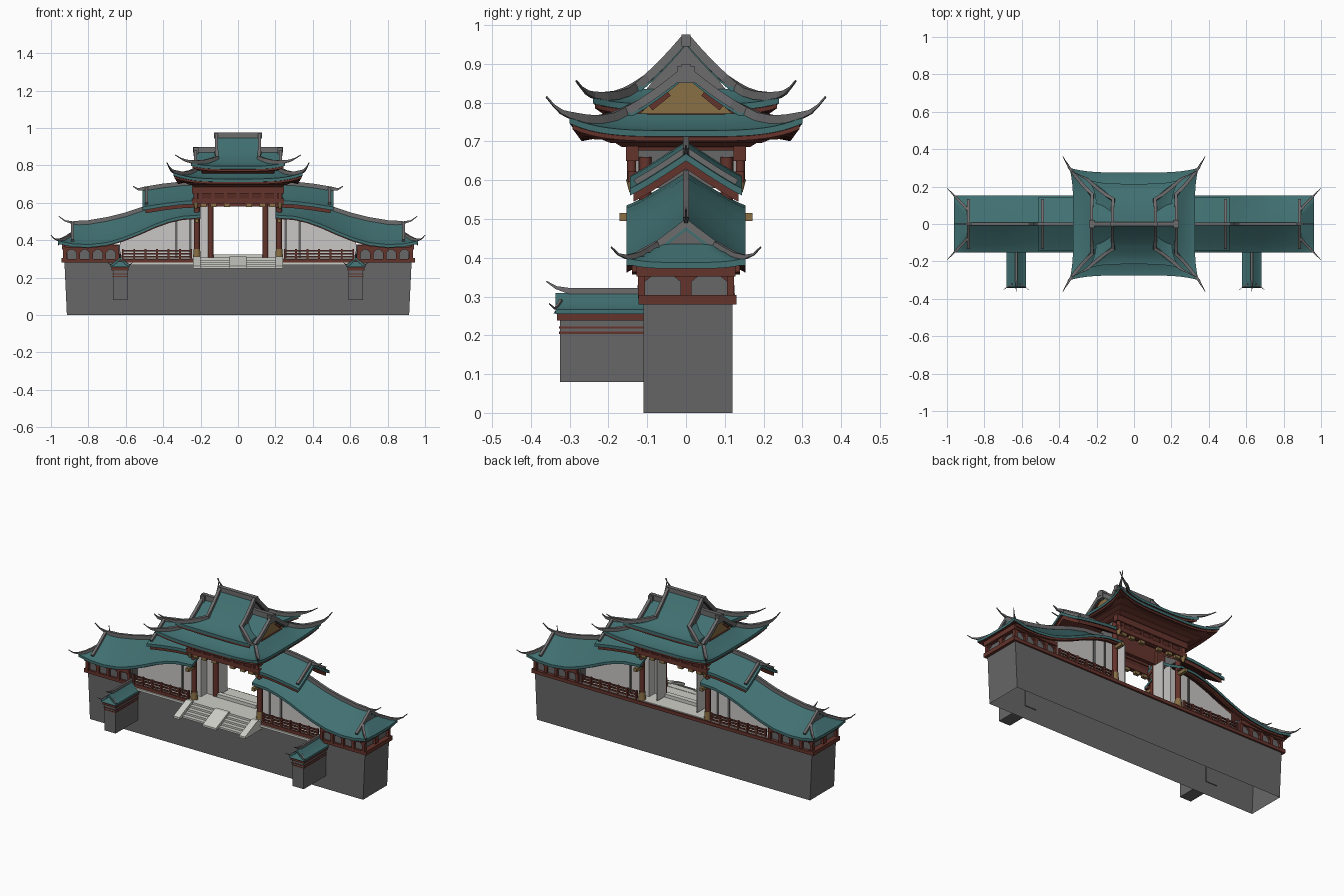
import bpy, bmesh, math
from mathutils import Vector as V

if "Cube" in bpy.data.objects:
    bpy.data.objects.remove(bpy.data.objects["Cube"])

def mat(name, r, g, b):
    m = bpy.data.materials.new(name)
    m.diffuse_color = (r, g, b, 1)
    m.use_nodes = True
    m.node_tree.nodes["Principled BSDF"].inputs["Base Color"].default_value = m.diffuse_color
    return m

TEAL = mat("roof_teal", .052, .16, .165)
GREY = mat("wall_grey", .135, .135, .138)
RIDGE = mat("ridge_grey", .155, .15, .155)
RED = mat("timber_red", .13, .034, .025)
DARK = mat("soffit_dark_red", .095, .024, .018)
TAN = mat("carved_tan", .25, .16, .06)
STONE = mat("pale_stone", .62, .62, .58)
PLASTER = mat("pale_plaster", .58, .57, .56)

def finish(name, bm, mats, mirror="", smooth=False):
    bmesh.ops.recalc_face_normals(bm, faces=bm.faces)
    if len(mats) > 1:                       # downward faces take the second colour
        for f in bm.faces:
            f.normal_update()
            f.material_index = 1 if f.normal.z < -.3 else 0
    me = bpy.data.meshes.new(name)
    bm.to_mesh(me)
    bm.free()
    for m in mats:
        me.materials.append(m)
    if smooth:
        me.polygons.foreach_set("use_smooth", [True] * len(me.polygons))
        me.set_sharp_from_angle(angle=math.radians(35))
    ob = bpy.data.objects.new(name, me)
    bpy.context.collection.objects.link(ob)
    if mirror:
        md = ob.modifiers.new("mirror", "MIRROR")
        md.use_axis = ("X" in mirror, "Y" in mirror, False)
        md.use_mirror_merge = False
    return ob

def prism(name, pts, fn, a, b, m, mirror=""):
    """Extrude a 2D outline; fn(p, q, d) places it in space."""
    bm = bmesh.new()
    r0 = [bm.verts.new(fn(p, q, a)) for p, q in pts]
    r1 = [bm.verts.new(fn(p, q, b)) for p, q in pts]
    n = len(pts)
    bm.faces.new(r0)
    bm.faces.new(r1)
    for i in range(n):
        bm.faces.new((r0[i], r0[(i + 1) % n], r1[(i + 1) % n], r1[i]))
    return finish(name, bm, [m], mirror)

def frustum(name, lo, hi, z0, z1, m, mirror="", bottom=True):
    """lo, hi are x0, x1, y0, y1 rectangles."""
    bm = bmesh.new()
    r = [[bm.verts.new((x, y, z)) for x, y in ((q[0], q[2]), (q[1], q[2]), (q[1], q[3]), (q[0], q[3]))]
         for q, z in ((lo, z0), (hi, z1))]
    if bottom:
        bm.faces.new(r[0])
    bm.faces.new(r[1])
    for i in range(4):
        bm.faces.new((r[0][i], r[0][(i + 1) % 4], r[1][(i + 1) % 4], r[1][i]))
    return finish(name, bm, [m], mirror)

def box(name, x0, x1, y0, y1, z0, z1, m, mirror=""):
    return frustum(name, (x0, x1, y0, y1), (x0, x1, y0, y1), z0, z1, m, mirror)

def cyl(name, x, y, r0, r1, z0, z1, m, mirror=""):
    bm = bmesh.new()
    bmesh.ops.create_cone(bm, cap_ends=True, segments=14, radius1=r0, radius2=r1, depth=z1 - z0)
    bmesh.ops.translate(bm, verts=bm.verts, vec=(x, y, (z0 + z1) / 2))
    return finish(name, bm, [m], mirror, True)

def sheet(name, fn, nu, nv, mirror="", thick=.014, mats=None):
    """Curved roof slab from fn(u, v) with u, v in 0..1."""
    bm = bmesh.new()
    g = [[[bm.verts.new(V(fn(i / nu, j / nv)) - V((0, 0, d))) for j in range(nv + 1)]
          for i in range(nu + 1)] for d in (0, thick)]
    for k in (0, 1):
        for i in range(nu):
            for j in range(nv):
                bm.faces.new((g[k][i][j], g[k][i + 1][j], g[k][i + 1][j + 1], g[k][i][j + 1]))
    rim = [(i, 0) for i in range(nu)] + [(nu, j) for j in range(nv)] + \
          [(i, nv) for i in range(nu, 0, -1)] + [(0, j) for j in range(nv, 0, -1)]
    for (a, b), (c, d) in zip(rim, rim[1:] + rim[:1]):
        bm.faces.new((g[0][a][b], g[0][c][d], g[1][c][d], g[1][a][b]))
    return finish(name, bm, mats or [TEAL, DARK], mirror, True)

def bar(name, pts, w, h, m=RIDGE, mirror="", taper=0):
    """Rectangular bar along a path; the last `taper` points thin to a tip."""
    pts = [V(p) for p in pts]
    bm, rings, n = bmesh.new(), [], len(pts)
    for i, p in enumerate(pts):
        t = (pts[min(i + 1, n - 1)] - pts[max(i - 1, 0)]).normalized()
        s = t.cross(V((0, 0, 1))).normalized()
        u = s.cross(t)
        k = max(.2, (n - 1 - i) / taper) if taper and n - 1 - i < taper else 1
        rings.append([bm.verts.new(p + s * a * w * k / 2 + u * b * h * k / 2)
                      for a, b in ((-1, -1), (1, -1), (1, 1), (-1, 1))])
    bm.faces.new(rings[0])
    bm.faces.new(rings[-1])
    for a, b in zip(rings, rings[1:]):
        for i in range(4):
            bm.faces.new((a[i], a[(i + 1) % 4], b[(i + 1) % 4], b[i]))
    return finish(name, bm, [m], mirror)

def curve(tab):
    def f(x):
        for (a, p), (b, q) in zip(tab, tab[1:]):
            if x <= b:
                return p + (q - p) * (x - a) / (b - a)
        return tab[-1][1]
    return f

# hip-and-gable roof tier with flared corners, horns and red eave boards
def tier(name, x0, y0, zr, zi, x1, y1, ze, fx, fy, lift, tip, panel):
    def prof(s): return zi + (ze - zi) * (1 - (1 - s) ** 1.6)
    def gz(v): return zi + (zr - zi) * (1 - v) ** 1.2
    def long_side(u, s):
        t = 2 * u - 1
        c = t ** 4 * s * s
        return (t * (x0 + (x1 + fx - x0) * s), -(y0 + (y1 - y0) * s + fy * c), prof(s) + lift * c)
    def short_side(u, s):
        t = 2 * u - 1
        c = t ** 4 * s * s
        return (x0 + (x1 - x0) * s + fx * c, t * (y0 + (y1 + fy - y0) * s), prof(s) + lift * c)
    for part, fn, mir in (("long", long_side, "Y"), ("short", short_side, "X")):
        sheet(f"{name}_{part}_skirt", fn, 24, 8, mir, .016)
        sheet(f"{name}_{part}_eave_board", lambda u, s: V(fn(u, s * .95)) - V((0, 0, .017)), 24, 4, mir, .011, [RED, DARK])
    sheet(name + "_gable_slope", lambda u, v: ((2 * u - 1) * (x0 + .008), -y0 * v, gz(v)), 2, 10, "Y")
    tri = [(-y0 * .9, zi - .02), (y0 * .9, zi - .02), (y0 * .5, gz(.5) - .008), (0, zr - .01), (-y0 * .5, gz(.5) - .008)]
    prism(name + "_gable_panel", tri, lambda p, q, d: (d, p, q), x0 - .02, x0 - .004, panel, "X")
    path = [(x0 + .005, -y0 * v, gz(v) + .006) for v in (0, .25, .5, .75)]
    for s in (0, .25, .5, .75, 1):
        x, y, z = long_side(1, s)
        path.append((x, y, z + .006))
    e = V(path[-1])
    d = V(tip) - e
    path += [e + V((d.x * k, d.y * k, d.z * k ** 1.7)) for k in (.35, .7, 1)]
    bar(name + "_corner_ridge", path, .018, .022, RIDGE, "XY", 4)

tier("lower_roof", .222, .155, .878, .772, .325, .275, .728, .02, .025, .034, (.38, -.36, .815), TAN)
tier("upper_roof", .11, .13, .962, .835, .2, .215, .796, .05, .025, .018, (.335, -.283, .856), RIDGE)
box("main_ridge", -.128, .128, -.012, .012, .945, .975, RIDGE)
box("side_ridge", .09, .24, -.011, .011, .868, .9, RIDGE, "X")
box("gable_ridge_cap", .21, .238, -.022, .022, .85, .895, RIDGE, "X")
for c in (-1, 1):                           # red barge strips on the tan gables
    bar("gable_barge", [(.22, c * .092, .787), (.22, c * .045, .825)], .006, .018, RED, "X")
box("gable_foot_beam", .216, .226, -.1, .1, .758, .772, RED, "X")
frustum("upper_eave_brackets", (-.185, .185, -.165, .165), (-.2, .2, -.205, .205), .745, .775, RED)

# bracket storey under the lower eaves
for i, (a, b, c, d, z0, z1) in enumerate(((.235, .165, .255, .185, .685, .698), (.26, .195, .285, .225, .696, .708),
                                          (.29, .235, .315, .268, .705, .714))):
    frustum(f"eave_brackets_{i}", (-a, a, -b, b), (-c, c, -d, d), z0, z1, RED)

# hall columns, hanging posts, beams and walls
cyl("hall_column", .22, -.105, .016, .016, .3, .66, RED, "XY")
cyl("column_base", .22, -.105, .021, .018, .303, .352, TAN, "XY")
cyl("door_column", .147, 0, .016, .016, .3, .66, RED, "X")
cyl("hanging_post", .225, -.14, .012, .012, .6, .69, RED, "XY")
cyl("hanging_post_knob", .225, -.14, .006, .015, .568, .602, TAN, "XY")
for x in (.06, .13, .185):
    box("carved_bracket", x - .016, x + .016, -.145, -.125, .578, .598, TAN, "XY")
for z0, z1, w in ((.595, .622, .15), (.65, .688, .155)):
    box("long_beam", -.245, .245, -w, -.122, z0, z1, RED, "Y")
box("frieze_panel", -.23, .23, -.143, -.127, .622, .65, DARK, "Y")
for i in range(7):
    box("frieze_block", -.208 + i * .0667, -.192 + i * .0667, -.15, -.127, .622, .65, RED, "Y")
box("beam_end", .21, .23, -.172, -.1, .495, .515, TAN, "XY")
box("hall_side_frieze", .205, .222, -.125, .125, .58, .686, GREY, "X")
box("hall_side_wall", .205, .215, -.06, .06, .3, .58, PLASTER, "X")
box("door_wall", .15, .21, -.006, .006, .305, .6, PLASTER, "X")
box("door_leaf", .13, .137, .005, .085, .31, .57, PLASTER, "X")
box("door_lintel", -.21, .21, -.012, .012, .58, .686, RED)
box("hall_ceiling", -.23, .23, -.13, .13, .676, .686, DARK)

# foundation wall (open below), terrace and steps
frustum("foundation", (-.915, .915, -.11, .12), (-.928, .928, -.11, .12), 0, .285, GREY, "", False)
box("terrace_beam", -.935, .935, -.122, .13, .28, .3, RED)
box("terrace_floor", -.63, .63, -.112, .12, .3, .305, STONE)
box("terrace_edge", .24, .6, -.13, -.112, .268, .281, STONE, "X")
box("door_threshold", -.13, .13, -.015, .015, .303, .325, STONE)
box("porch_front", -.24, .24, -.15, -.11, .25, .307, STONE)
steps = [(-.14, .25), (-.14, .307)]
for i in range(5):
    y, z = -.15 - i * .024, .307 - i * .0114
    steps += [(y, z), (y, z - .0114)]
steps.append((-.246, .25))
prism("steps", steps, lambda p, q, d: (d, p, q), -.2, .2, STONE)
ramp = [(-.14, .25), (-.14, .313), (-.16, .313), (-.275, .262), (-.275, .25)]
prism("step_side", ramp, lambda p, q, d: (d, p, q), .2, .24, STONE, "X")
prism("step_centre_ramp", ramp, lambda p, q, d: (d, p, q), -.045, .045, STONE)

# railings
for z in (.312, .328, .345):
    box("rail", .245, .62, -.12, -.112, z - .004, z + .004, RED, "XY")
for i in range(7):
    x = .25 + i * .061
    box("rail_post", x - .005, x + .005, -.122, -.11, .3, .352, RED, "XY")

# wing roofs sweeping down from the hall
eave = curve([(.2, .535), (.3, .528), (.37, .512), (.45, .483), (.53, .447), (.61, .415), (.7, .388), (.8, .377), (.97, .385)])
top = curve([(.2, .622), (.35, .608), (.45, .583), (.53, .555), (.61, .528), (.7, .507), (.8, .49), (.97, .482)])
def wing_z(x, v): return eave(x) + (top(x) - eave(x)) * (1 - abs(v)) ** 1.15
sheet("wing_roof", lambda u, v: (.2 + .69 * u, -.153 * v, wing_z(.2 + .69 * u, v)), 28, 8, "XY", .016)
def wing_end(u, v):
    x, t = .885 + .077 * u, 2 * v - 1
    return (x, t * .153, min(wing_z(x, t), .438 - .05 * u) + .012 * u * t ** 4)
sheet("wing_roof_end", wing_end, 4, 24, "X", .016)
prism("wing_gable", [(-.075, .42), (.075, .42), (0, .472)], lambda p, q, d: (d, p, q), .875, .888, GREY, "X")
xs = [.2 + i * .05 for i in range(14)]
bar("wing_ridge", [(x, 0, top(x) + .006) for x in xs] + [(.885, 0, .494), (.925, 0, .504), (.958, 0, .528)],
    .016, .022, RIDGE, "X", 3)
bar("wing_verge", [(.885, -.153 * v, wing_z(.885, v) + .004) for v in (0, .2, .4, .6, .85)], .016, .018, RIDGE, "XY")
bar("wing_corner_ridge", [(.89, -.075, .434), (.91, -.1, .42), (.935, -.125, .406),
    (.962, -.153, .402), (.983, -.175, .409), (1, -.193, .428)], .014, .016, RIDGE, "XY", 3)

# upper wing roofs
ue = curve([(.2, .612), (.3, .608), (.4, .596), (.51, .578)])
ut = curve([(.2, .702), (.3, .697), (.4, .686), (.51, .668)])
def up_z(x, v): return ue(x) + (ut(x) - ue(x)) * (1 - v) ** 1.1
sheet("upper_wing_roof", lambda u, v: (.2 + .31 * u, -.145 * v, up_z(.2 + .31 * u, v)), 10, 8, "XY", .018)
sheet("upper_wing_eave_board", lambda u, v: (.2 + .295 * u, -.135 * v, up_z(.2 + .295 * u, v * .93) - .019), 10, 8,
      "XY", .022, [RED, DARK])
bar("upper_wing_ridge", [(x, 0, ut(x) + .006) for x in (.2, .3, .4, .5)] + [(.535, 0, .673), (.562, 0, .689)],
    .016, .022, RIDGE, "X", 2)
bar("upper_wing_verge", [(.49, -.145 * v, up_z(.49, v) + .006) for v in (0, .3, .6, .9)], .016, .016, RIDGE, "XY")

# plaster wing walls and curved eave beams
wx = [.2, .3, .37, .45, .53, .61, .63]
prism("wing_wall", [(.215, .3), (.63, .3)] + [(max(x, .215), eave(x) + .025) for x in wx[::-1]],
      lambda p, q, d: (p, d, q), -.06, .06, PLASTER, "X")
for x in (.255, .33):
    box("wall_frame", x - .006, x + .006, -.066, -.055, .3, eave(x) + .02, GREY, "XY")
bar("wing_eave_beam", [(x, -.13, eave(x) - .008) for x in wx + [.7, .8, .93]], .018, .024, RED, "XY")

# end pavilions with framed panels
box("end_room", .63, .915, -.11, .11, .295, .378, GREY, "X")
box("end_room_beam", .64, .935, -.128, -.108, .352, .376, RED, "XY")
box("end_room_side_beam", .912, .94, -.128, .128, .352, .38, RED, "X")
box("end_room_sill", .91, .945, -.122, .13, .28, .304, RED, "X")
for x in (.645, .715, .785, .855, .926):
    box("end_room_post", x - .009, x + .009, -.124, -.106, .295, .355, RED, "XY")
    if x < .9:
        for s, c in ((x + .009, 1), (x + .061, -1)):
            prism("end_room_bracket", [(s, .353), (s + c * .02, .353), (s, .333)], lambda p, q, d: (p, d, q), -.12, -.108, RED, "XY")
box("end_room_mid_post", .912, .93, -.014, .014, .295, .355, RED, "X")
for a, c in ((.014, 1), (.106, -1)):
    prism("end_side_bracket", [(a, .353), (a + c * .018, .353), (a, .338)], lambda p, q, d: (d, p, q), .912, .928, RED, "XY")

# small front buttresses with their own roofs
B = .63
box("buttress", B - .038, B + .038, -.325, -.105, .08, .256, GREY, "X")
for z0, z1, w in ((.204, .21, .04), (.217, .223, .041), (.238, .256, .045)):
    box("buttress_trim", B - w, B + w, -.287 - w, -.1, z0, z1, RED, "X")
for s in (-1, 1):
    sheet("buttress_roof", lambda u, v: (B + s * .053 * v, -.336 + .226 * u, .267 + .042 * (1 - v) ** 1.3), 2, 6, "X", .012)
    bar("buttress_corner", [(B + s * .02, -.322, .29), (B + s * .035, -.33, .277), (B + s * .05, -.338, .269),
                            (B + s * .068, -.353, .282)], .008, .008, RIDGE, "X", 2)
prism("buttress_front_slope", [(B - .05, .256), (B + .05, .256), (B + .02, .287), (B - .02, .287)],
      lambda p, q, d: (p, d + (q - .256) * .7, q), -.342, -.32, TEAL, "X")
bar("buttress_ridge", [(B, -.11, .314), (B, -.3, .314), (B, -.335, .323), (B, -.36, .339)], .012, .016, RIDGE, "X", 2)
